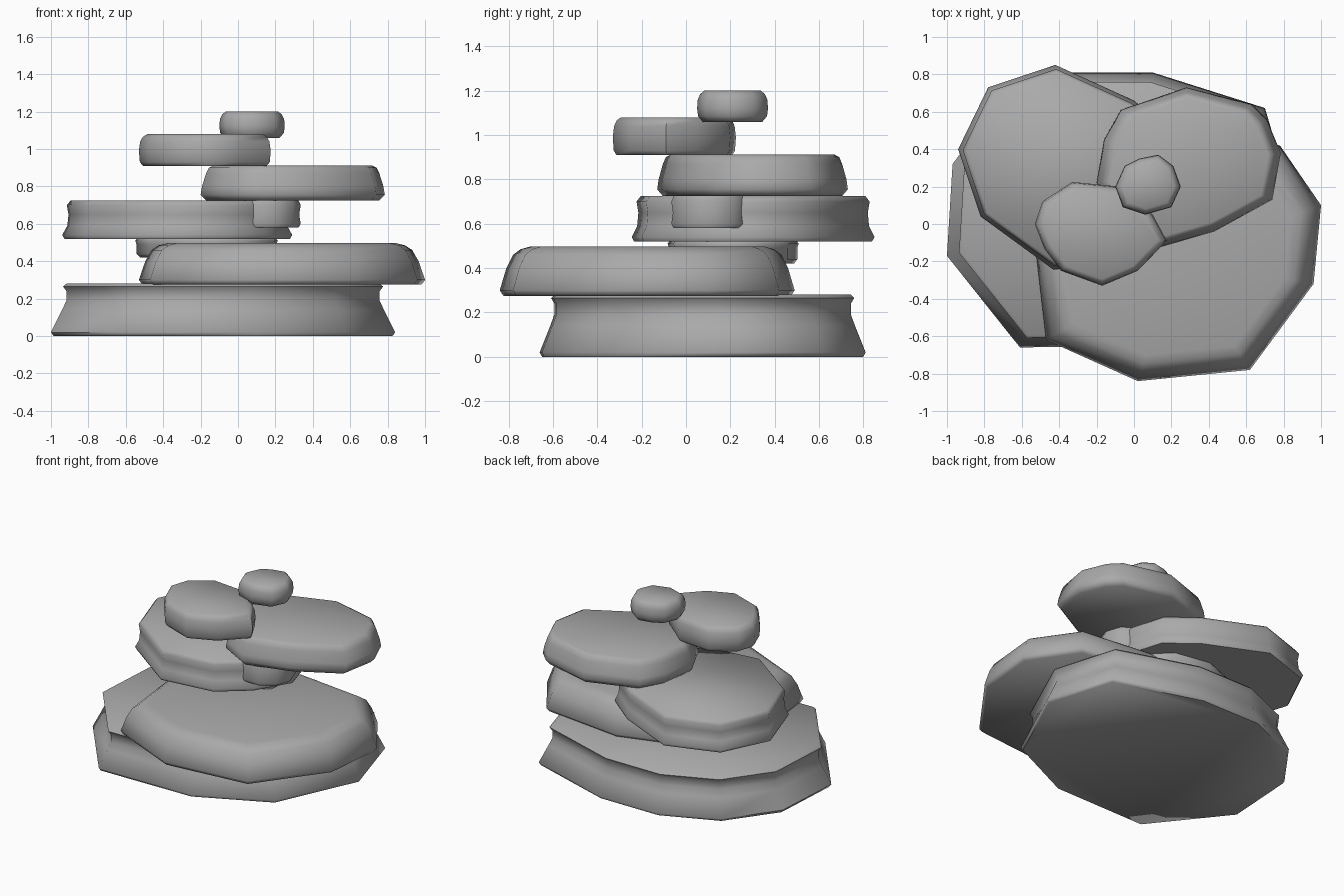
import bpy, bmesh, math

if "Cube" in bpy.data.objects:
    bpy.data.objects.remove(bpy.data.objects["Cube"])

# mid-grey rock
rock = bpy.data.materials.new("rock_grey")
rock.diffuse_color = (0.4, 0.4, 0.4, 1)
rock.use_nodes = True
rock.node_tree.nodes["Principled BSDF"].inputs["Base Color"].default_value = rock.diffuse_color


def stone(name, outline, profile):
    """Loft a plan outline through (z, scale) steps into a flat stone."""
    xs = [p[0] for p in outline]
    ys = [p[1] for p in outline]
    cx, cy = (min(xs) + max(xs)) / 2, (min(ys) + max(ys)) / 2
    bm = bmesh.new()
    rings = [[bm.verts.new((cx + (x - cx) * s, cy + (y - cy) * s, z))
              for x, y in outline] for z, s in profile]
    n = len(outline)
    for lo, hi in zip(rings, rings[1:]):
        for i in range(n):
            j = (i + 1) % n
            bm.faces.new((lo[i], lo[j], hi[j], hi[i]))
    bm.faces.new(rings[0][::-1])
    bm.faces.new(rings[-1])
    bmesh.ops.recalc_face_normals(bm, faces=bm.faces)
    me = bpy.data.meshes.new(name)
    bm.to_mesh(me)
    bm.free()
    me.materials.append(rock)
    ob = bpy.data.objects.new(name, me)
    bpy.context.collection.objects.link(ob)
    bpy.ops.object.select_all(action='DESELECT')
    ob.select_set(True)
    bpy.context.view_layer.objects.active = ob
    bpy.ops.object.shade_smooth_by_angle(angle=math.radians(58))
    return ob


def oval(cx, cy, rx, ry, n, turn=0.3):
    return [(cx + rx * math.cos(turn + i * math.tau / n),
             cy + ry * math.sin(turn + i * math.tau / n)) for i in range(n)]


# wide waisted base slab
stone("base_stone",
      [(-.61, -.66), (.09, -.65), (.58, -.42), (.84, .15), (.70, .62),
       (.10, .81), (-.35, .81), (-.73, .65), (-.97, .32), (-1.0, -.17)],
      [(0, .985), (.02, 1), (.14, .935), (.19, .91), (.24, .91),
       (.265, .93), (.28, .91)])

# domed second slab
stone("second_stone",
      [(-.53, -.10), (-.47, -.62), (.02, -.84), (.62, -.78), (.96, -.32),
       (1.0, .10), (.78, .42), (.20, .49), (-.35, .32)],
      [(.275, .975), (.30, 1), (.40, .955), (.46, .91), (.485, .86), (.498, .79)])

# spacer pebble under the third slab
stone("lower_spacer_pebble", oval(-.16, .21, .39, .30, 9),
      [(.42, .93), (.44, .98), (.49, .98), (.51, 1), (.525, .97)])

# third slab, slightly waisted
stone("third_stone",
      [(-.42, .85), (-.78, .73), (-.94, .40), (-.82, .04), (-.43, -.245),
       (-.05, -.20), (.15, -.04), (.29, .20), (.20, .50), (0, .66)],
      [(.52, .98), (.54, 1), (.59, .955), (.65, .945), (.70, .96), (.725, .925)])

# spacer pebble under the fourth slab
stone("upper_spacer_pebble", oval(.145, .11, .19, .185, 10, 0.0),
      [(.58, .94), (.60, 1), (.65, .96), (.70, 1), (.725, .94)])

# fourth slab
stone("fourth_stone",
      [(.28, .73), (.63, .64), (.71, .56), (.785, .38), (.74, .13), (.43, -.04),
       (.12, -.13), (-.08, -.02), (-.20, .22), (-.16, .45), (-.07, .61)],
      [(.725, .94), (.755, 1), (.80, .985), (.87, .94), (.90, .91), (.912, .86)])

# fifth stone
stone("fifth_stone",
      [(-.33, .225), (-.49, .12), (-.53, 0), (-.48, -.13), (-.39, -.25),
       (-.17, -.33), (.02, -.25), (.175, -.09), (.10, .05), (-.08, .20)],
      [(.91, .94), (.93, .985), (.99, 1), (1.04, .98), (1.065, .94), (1.08, .87)])

# top pebble
stone("top_pebble",
      [(.13, .37), (.21, .31), (.25, .20), (.20, .09), (.06, .05),
       (-.06, .09), (-.10, .20), (-.05, .31), (.03, .35)],
      [(1.06, .84), (1.085, .97), (1.12, 1), (1.16, .98), (1.185, .91), (1.2, .80)])
